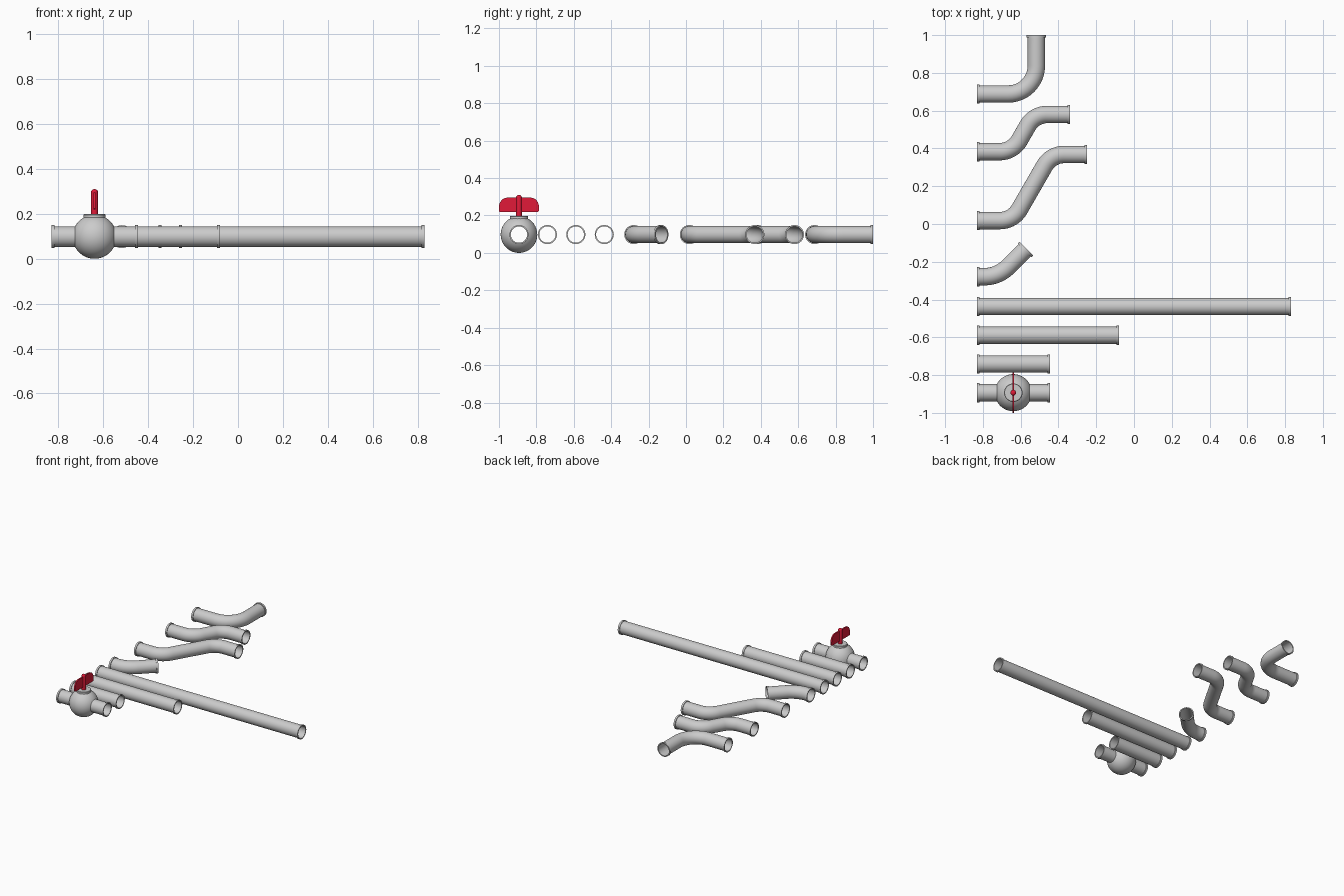
import bpy, bmesh, math
from mathutils import Vector

if "Cube" in bpy.data.objects:
    bpy.data.objects.remove(bpy.data.objects["Cube"])

Z = 0.098                              # height of all pipe axes
R_OUT, R_IN, R_FL, FL = 0.046, 0.0435, 0.051, 0.013
X0 = -0.83
SIDES = 40


def finish(name, bm, mat=None, angle=35):
    bmesh.ops.recalc_face_normals(bm, faces=bm.faces)
    me = bpy.data.meshes.new(name)
    bm.to_mesh(me)
    bm.free()
    ob = bpy.data.objects.new(name, me)
    bpy.context.collection.objects.link(ob)
    if mat:
        me.materials.append(mat)
    bpy.ops.object.select_all(action='DESELECT')
    ob.select_set(True)
    bpy.context.view_layer.objects.active = ob
    bpy.ops.object.shade_smooth_by_angle(angle=math.radians(angle))
    return ob


def skin(bm, rings, closed=False):
    # rings: (centre, direction a, direction b, radius)
    loops = []
    for c, a, b, r in rings:
        loops.append([bm.verts.new(c + r * (math.cos(t) * a + math.sin(t) * b))
                      for t in (2 * math.pi * i / SIDES for i in range(SIDES))])
    n = len(loops)
    for k in range(n if closed else n - 1):
        p, q = loops[k], loops[(k + 1) % n]
        for i in range(SIDES):
            j = (i + 1) % SIDES
            bm.faces.new((p[i], p[j], q[j], q[i]))
    return loops


def path(corners, radius):
    # polyline with rounded corners -> list of (point, tangent)
    pts = [Vector((x, y, Z)) for x, y in corners]
    dirs = [(b - a).normalized() for a, b in zip(pts, pts[1:])]
    out = [(pts[0], dirs[0])]
    for k in range(1, len(pts) - 1):
        d0, d1 = dirs[k - 1], dirs[k]
        ang = d0.xy.angle_signed(d1.xy) * -1
        start = pts[k] - d0 * radius * math.tan(abs(ang) / 2)
        s = 1 if ang > 0 else -1
        nrm = Vector((-d0.y, d0.x, 0)) * s
        for i in range(13):
            t = abs(ang) * i / 12
            p = start + radius * (math.sin(t) * d0 + (1 - math.cos(t)) * nrm)
            out.append((p, math.cos(t) * d0 + math.sin(t) * nrm))
    out.append((pts[-1], dirs[-1]))
    return out


def pipe(name, corners, radius=0.12):
    s = path(corners, radius)
    (p0, d0), (p1, d1) = s[0], s[-1]
    a, b = p0 + d0 * FL, p1 - d1 * FL
    outer = [(p0, d0, R_FL), (a, d0, R_FL), (a, d0, R_OUT)]
    outer += [(p, d, R_OUT) for p, d in s[1:-1]]
    outer += [(b, d1, R_OUT), (b, d1, R_FL), (p1, d1, R_FL)]
    inner = [(p, d, R_IN) for p, d in reversed(s)]
    up = Vector((0, 0, 1))
    bm = bmesh.new()
    skin(bm, [(p, Vector((-d.y, d.x, 0)), up, r) for p, d, r in outer + inner], True)
    return finish(name, bm)


# straight pipes
VY = -0.893
for name, y, x1 in (("valve_pipe", VY, -0.445), ("short_pipe", -0.741, -0.445),
                    ("medium_pipe", -0.589, -0.08), ("long_pipe", -0.437, 0.83)):
    pipe(name, [(X0, y), (x1, y)])

# bent pipes
pipe("bend_45", [(X0, -0.279), (-0.719, -0.279), (-0.57, -0.13)], 0.18)
pipe("large_offset_pipe", [(X0, 0.018), (-0.641, 0.018), (-0.439, 0.368), (-0.25, 0.368)])
pipe("small_offset_pipe", [(X0, 0.383), (-0.642, 0.383), (-0.528, 0.58), (-0.34, 0.58)])
pipe("elbow_90", [(X0, 0.688), (-0.517, 0.688), (-0.517, 1.0)], 0.15)

# valve ball, open where the pipe passes through
VX, RB = -0.639, 0.098
X, Y, U = Vector((1, 0, 0)), Vector((0, 1, 0)), Vector((0, 0, 1))
bm = bmesh.new()
t0 = math.asin(R_OUT / RB)
rings = []
for i in range(25):
    t = t0 + (math.pi - 2 * t0) * i / 24
    rings.append((Vector((VX - RB * math.cos(t), VY, Z)), Y, U, RB * math.sin(t)))
skin(bm, rings)
finish("valve_body", bm)


def lathe(name, profile, mat=None):
    bm = bmesh.new()
    loops = skin(bm, [(Vector((VX, VY, z)), X, Y, r) for r, z in profile])
    bm.faces.new(loops[0])
    bm.faces.new(loops[-1])
    finish(name, bm, mat)


# bonnet on top of the ball
lathe("valve_bonnet", [(0.049, 0.172), (0.049, 0.195), (0.046, 0.198)])

red = bpy.data.materials.new("red")
red.diffuse_color = (0.75, 0.01, 0.04, 1)
red.use_nodes = True
red.node_tree.nodes["Principled BSDF"].inputs["Base Color"].default_value = red.diffuse_color

# handle stem with a rounded top
dome = [(0.015 * math.cos(t), 0.298 + 0.012 * math.sin(t))
        for t in (math.radians(15 * k) for k in range(1, 6))]
lathe("handle_stem", [(0.015, 0.19), (0.015, 0.298)] + dome, red)

# two flat wings with rounded outer corners
outline = [(0, 0.219), (0.102, 0.219), (0.107, 0.224)]
outline += [(0.065 + 0.042 * math.cos(t), 0.245 + 0.05 * math.sin(t))
            for t in (math.radians(15 * k) for k in range(7))]
outline += [(0, 0.295)]
for name, s in (("handle_wing_front", -1), ("handle_wing_back", 1)):
    bm = bmesh.new()
    f = bm.faces.new([bm.verts.new((VX - 0.005, VY + s * y, z)) for y, z in outline])
    ext = bmesh.ops.extrude_face_region(bm, geom=[f])
    bmesh.ops.translate(bm, vec=(0.01, 0, 0),
                        verts=[v for v in ext["geom"] if isinstance(v, bmesh.types.BMVert)])
    finish(name, bm, red)
